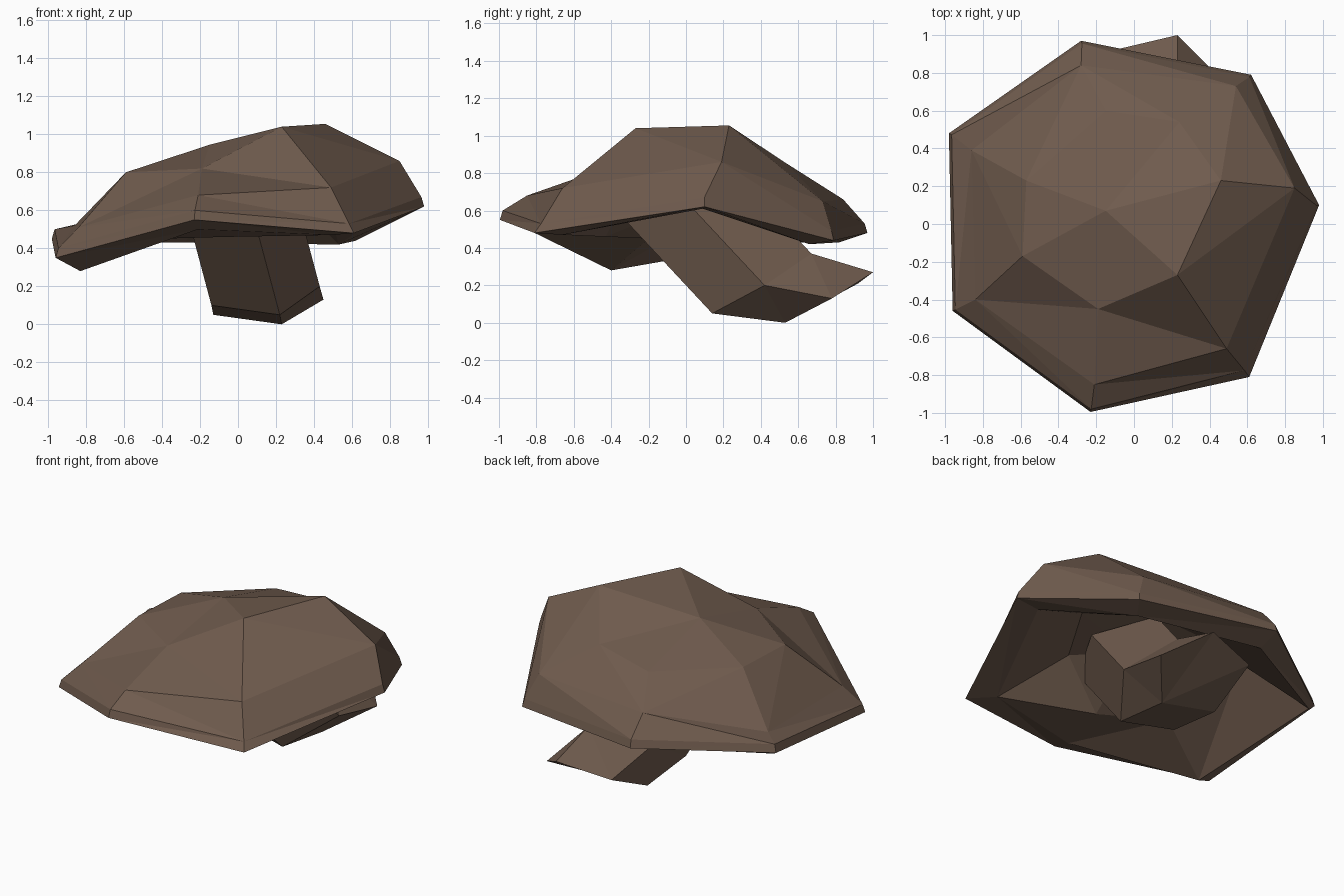
import bpy, bmesh
from mathutils import Vector

if "Cube" in bpy.data.objects:
    bpy.data.objects.remove(bpy.data.objects["Cube"])

brown = bpy.data.materials.new("earth_brown")
brown.diffuse_color = (0.16, 0.105, 0.075, 1)
brown.use_nodes = True
brown.node_tree.nodes["Principled BSDF"].inputs["Base Color"].default_value = brown.diffuse_color


def loft(name, rings, start_point=None, end_point=None, split_first=False):
    """Bridge equal-length rings; close each end with a fan or a flat cap."""
    bm = bmesh.new()
    loops = [[bm.verts.new(p) for p in ring] for ring in rings]
    n = len(loops[0])
    for k, (a, b) in enumerate(zip(loops, loops[1:])):
        for i in range(n):
            j = (i + 1) % n
            if split_first and k == 0:
                bm.faces.new((a[i], a[j], b[j]))
                bm.faces.new((a[i], b[j], b[i]))
            else:
                bm.faces.new((a[i], a[j], b[j], b[i]))
    for loop, point in ((loops[0], start_point), (loops[-1], end_point)):
        if point is None:
            bm.faces.new(loop)
        else:
            tip = bm.verts.new(point)
            for i in range(n):
                bm.faces.new((loop[i], loop[(i + 1) % n], tip))
    bmesh.ops.triangulate(bm, faces=[f for f in bm.faces if len(f.verts) > 3])
    bmesh.ops.recalc_face_normals(bm, faces=bm.faces)
    mesh = bpy.data.meshes.new(name)
    bm.to_mesh(mesh)
    bm.free()
    mesh.materials.append(brown)
    obj = bpy.data.objects.new(name, mesh)
    bpy.context.collection.objects.link(obj)
    return obj


# Cap: seven-sided wonky rings, counter-clockwise from the right
rim = [(.98, .10, .62), (.62, .79, .44), (-.28, .97, .48), (-.98, .48, .45),
       (-.96, -.46, .35), (-.23, -.995, .55), (.61, -.81, .48)]
shoulder = [(.85, .19, .86), (.54, .73, .65), (-.28, .84, .66), (-.86, .39, .52),
            (-.84, -.40, .51), (-.21, -.85, .68), (.49, -.66, .72)]
crown = [(.46, .23, 1.055), (.24, .54, .85), (-.15, .60, .80), (-.57, .23, .80),
         (-.59, -.17, .80), (-.19, -.45, .82), (.23, -.27, 1.04)]
lip = [(.81, .09, .61), (.53, .66, .42), (-.28, .82, .43), (-.95, .46, .43),
       (-.83, -.40, .28), (-.21, -.85, .50), (.49, -.66, .47)]
gills = [(.44, .05, .74), (.25, .36, .70), (-.13, .42, .64), (-.56, .32, .69),
         (-.43, -.20, .45), (-.07, -.43, .46), (.24, -.31, .69)]

upper_rim = [(x * .985, y * .985, z + .05) for x, y, z in rim]
upper_rim[6] = (.585, -.775, .53)
loft("mushroom_cap", [gills, lip, rim, upper_rim, shoulder, crown],
     start_point=(.03, .02, .64), end_point=(-.15, .07, .945), split_first=True)

# Stem: pentagon leaning back from the cap, then kinked into a foot
ankle = [(-.14, .20, .10), (.22, .14, .05), (.43, .42, .20),
         (.23, .67, .37), (-.14, .54, .30)]
foot = [(-.13, .58, .05), (.23, .53, .0), (.45, .78, .13),
        (.23, 1.0, .27), (-.11, .92, .21)]
lean = Vector((-.12, -.42, .45))
top = [Vector(p) + lean * ((.68 - p[2]) / lean.z) for p in ankle]
loft("mushroom_stem", [top, ankle, foot])
